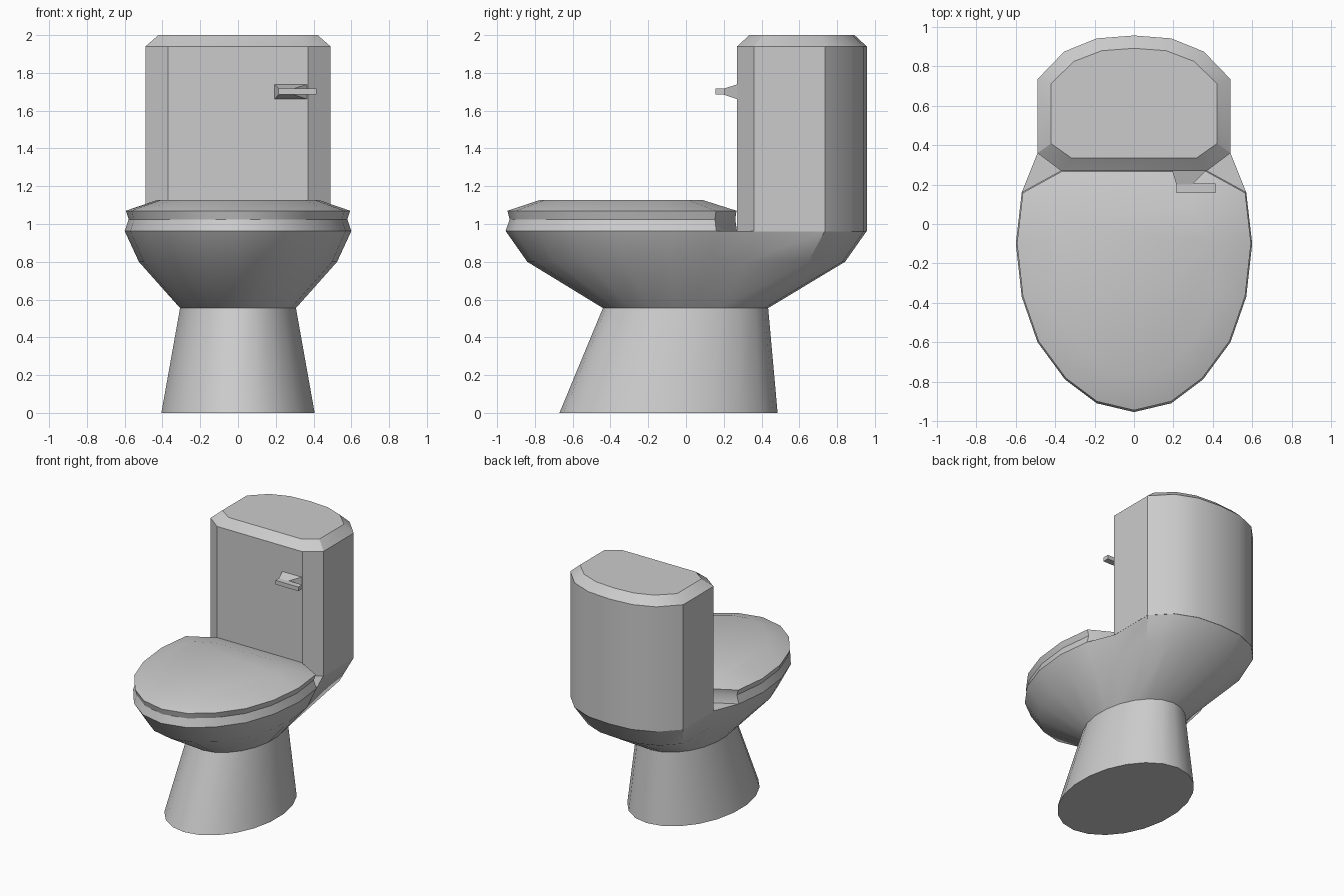
import bpy, bmesh, math

if "Cube" in bpy.data.objects:
    bpy.data.objects.remove(bpy.data.objects["Cube"])


def full(half):
    """Mirror a half outline (x >= 0, front to back) into a closed ring."""
    return half + [(-x, y) for x, y in reversed(half) if x > 1e-6]


def scaled(ring, sx, sy, cy=0.0):
    return [(x * sx, cy + (y - cy) * sy) for x, y in ring]


def oval(rx, y0, y1, n=22):
    c, r = (y0 + y1) / 2, (y1 - y0) / 2
    return [(rx * math.sin(2 * math.pi * i / n), c - r * math.cos(2 * math.pi * i / n))
            for i in range(n)]


def loft(name, rings, angle=30):
    """Skin a stack of equal-length 3D rings and cap both ends."""
    bm = bmesh.new()
    rows = [[bm.verts.new(p) for p in ring] for ring in rings]
    n = len(rows[0])
    for a, b in zip(rows, rows[1:]):
        for i in range(n):
            j = (i + 1) % n
            bm.faces.new((a[i], a[j], b[j], b[i]))
    bm.faces.new(rows[0][::-1])
    bm.faces.new(rows[-1])
    bmesh.ops.recalc_face_normals(bm, faces=bm.faces)
    mesh = bpy.data.meshes.new(name)
    bm.to_mesh(mesh)
    bm.free()
    ob = bpy.data.objects.new(name, mesh)
    bpy.context.collection.objects.link(ob)
    bpy.ops.object.select_all(action='DESELECT')
    ob.select_set(True)
    bpy.context.view_layer.objects.active = ob
    bpy.ops.object.shade_smooth_by_angle(angle=math.radians(angle))
    return ob


def at(ring, z):
    return [(x, y, z) for x, y in ring]


# Shared outlines
bowl_front = [(0, -.955), (.19, -.91), (.35, -.79), (.49, -.6),
              (.57, -.37), (.6, -.1), (.57, .16)]
tank_back = [(.49, .36), (.49, .735), (.355, .875), (.19, .942), (0, .957)]

# Pedestal and bowl, with the rear deck under the tank
rim = full(bowl_front + tank_back)
loft("pedestal_bowl", [at(oval(.41, -.67, .485), 0),
                       at(oval(.31, -.44, .435), .555),
                       at(scaled(rim, .875, .88), .8),
                       at(rim, .963)])

# Seat with pinched waist and sloping lid
seat = full(bowl_front + [(.37, .27)])
lid = full([(0, -.77), (.13, -.745), (.26, -.65), (.35, -.51),
            (.405, -.36), (.425, -.1), (.4, .01), (.25, .085)])
loft("seat_lid", [at(seat, .963),
                  at(scaled(seat, .965, .975, -.1), 1.025),
                  at(scaled(seat, .99, .99), 1.07),
                  at(lid, 1.128)])

# Cistern with bevelled top
tank = full([(.37, .27)] + tank_back)
loft("tank", [at(tank, .96), at(tank, 1.94), at(scaled(tank, .86, .81, .615), 2.0)])


def rect_xz(x0, x1, y, z0, z1):
    return [(x0, y, z0), (x1, y, z0), (x1, y, z1), (x0, y, z1)]


# Flush handle: tapered mount and lever
loft("handle_mount", [rect_xz(.193, .37, .275, 1.66, 1.74),
                      rect_xz(.215, .295, .2, 1.685, 1.717)])
loft("handle_lever", [rect_xz(.215, .415, .205, 1.685, 1.717),
                      rect_xz(.215, .415, .157, 1.685, 1.717)])
